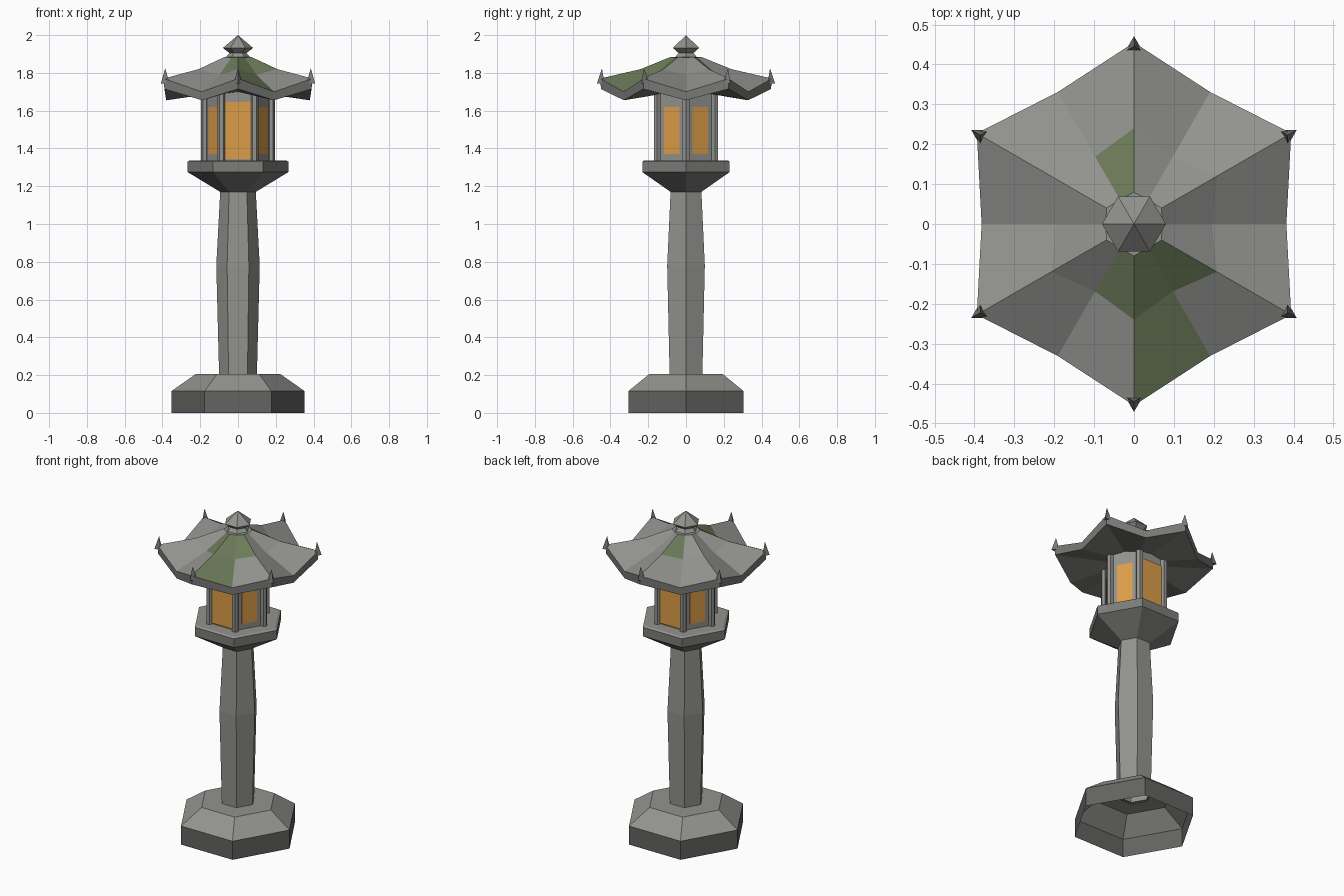
import bpy, bmesh, math

if "Cube" in bpy.data.objects:
    bpy.data.objects.remove(bpy.data.objects["Cube"])


def material(name, rgb):
    m = bpy.data.materials.new(name)
    m.diffuse_color = (*rgb, 1)
    m.use_nodes = True
    m.node_tree.nodes["Principled BSDF"].inputs["Base Color"].default_value = m.diffuse_color
    return m


STONE = material("pale stone", (0.29, 0.29, 0.275))
MID = material("weathered stone", (0.20, 0.20, 0.19))
DARK = material("dark damp stone", (0.125, 0.125, 0.12))
MOSS = material("moss", (0.15, 0.20, 0.10))
GLOW = material("amber pane", (0.72, 0.34, 0.065))


def finish(name, bm, mats):
    bmesh.ops.recalc_face_normals(bm, faces=bm.faces)
    me = bpy.data.meshes.new(name)
    bm.to_mesh(me)
    bm.free()
    for m in mats:
        me.materials.append(m)
    ob = bpy.data.objects.new(name, me)
    bpy.context.collection.objects.link(ob)
    return ob


def polar(r, deg, z):
    a = math.radians(deg)
    return (r * math.cos(a), r * math.sin(a), z)


def stack(name, profile, mats, band_mats=None, sides=6, start=0, centre=(0, 0),
          cap_low=False, cap_high=False):
    """Faceted column from (radius, z) pairs; band_mats picks a material per band."""
    bm = bmesh.new()
    step = 360 / sides
    rings = []
    for r, z in profile:
        ring = []
        for i in range(1 if r == 0 else sides):
            x, y, _ = polar(r, start + i * step, z)
            ring.append(bm.verts.new((x + centre[0], y + centre[1], z)))
        rings.append(ring)
    for b, (lo, hi) in enumerate(zip(rings, rings[1:])):
        for i in range(sides):
            j = (i + 1) % sides
            f = bm.faces.new([lo[i], lo[j], hi[0]] if len(hi) == 1
                             else [lo[i], lo[j], hi[j], hi[i]])
            f.material_index = band_mats[b] if band_mats else 0
    if cap_low:
        bm.faces.new(rings[0])
    if cap_high:
        bm.faces.new(rings[-1])
    return finish(name, bm, mats)


# Plinth, hollow underneath
stack("plinth", [(0.353, 0), (0.353, 0.115), (0.225, 0.205), (0.09, 0.205)],
      [STONE, DARK], [1, 0, 0])

# Shaft with a slight swelling
stack("shaft", [(0.10, 0.20), (0.115, 0.78), (0.094, 1.175)], [STONE])

# Flared platform
stack("platform", [(0.094, 1.17), (0.267, 1.275), (0.267, 1.33), (0.255, 1.337)],
      [STONE, MID], [1, 1, 0], cap_high=True)

# Light chamber with slim posts on its corners
CORE = 0.173
stack("light_chamber", [(CORE, 1.335), (CORE, 1.70)], [STONE])
for k in range(6):
    x, y, _ = polar(0.176, 60 * k, 0)
    stack(f"chamber_post_{k + 1}", [(0.02, 1.335), (0.02, 1.69)], [STONE],
          centre=(x, y))


# Amber panes: broad at front and back, narrower on the four sides
def pane(name, deg, half, z0, z1, depth):
    bm = bmesh.new()
    bmesh.ops.create_cube(bm, size=1)
    a = math.radians(deg)
    r = CORE * math.cos(math.pi / 6) + depth / 2 - 0.001
    for v in bm.verts:
        u, t = r + v.co.x * depth, v.co.y * 2 * half
        v.co = (u * math.cos(a) - t * math.sin(a),
                u * math.sin(a) + t * math.cos(a),
                z0 + (v.co.z + 0.5) * (z1 - z0))
    finish(name, bm, [GLOW])


for k in range(6):
    deg = 30 + 60 * k
    if deg in (90, 270):
        pane(f"main_pane_{k + 1}", deg, 0.07, 1.345, 1.645, 0.008)
    else:
        pane(f"side_pane_{k + 1}", deg, 0.047, 1.37, 1.62, 0.003)

# Roof: rings alternate between raised corners and sagging edge middles
# each ring: (corner radius, corner z, middle radius, middle z)
ROOF = [(0.16, 1.70, 0.14, 1.69), (0.45, 1.715, 0.38, 1.655),
        (0.455, 1.77, 0.382, 1.70), (0.24, 1.82, 0.195, 1.79),
        (0.08, 1.885, 0.07, 1.88)]
# mossy patches: (band, starting angle of the facet)
MOSSY = {(3, 240), (3, 270), (2, 270), (3, 300), (3, 90)}
bm = bmesh.new()
rings = []
for cr, cz, mr, mz in ROOF:
    rings.append([bm.verts.new(polar(*((mr, 30 * i, mz) if i % 2 == 0
                                       else (cr, 30 * i, cz))))
                  for i in range(12)])
# index 0 is an edge middle at angle 0, index 1 a corner at angle 30
for b, (lo, hi) in enumerate(zip(rings, rings[1:])):
    for i in range(12):
        j = (i + 1) % 12
        f = bm.faces.new([lo[i], lo[j], hi[j], hi[i]])
        f.material_index = 2 if (b, 30 * i) in MOSSY else (1 if b < 2 else 0)
bm.faces.new(rings[-1])
bm.faces.new(rings[0]).material_index = 1
finish("roof", bm, [STONE, MID, MOSS])

# Little pointed ornaments on the roof corners
for k in range(6):
    deg = 30 + 60 * k
    x, y, _ = polar(0.445, deg, 0)
    stack(f"corner_tip_{k + 1}", [(0.026, 1.745), (0, 1.825)], [MID], sides=3,
          start=deg, centre=(x, y), cap_low=True)

# Finial
stack("finial", [(0.065, 1.87), (0.065, 1.885), (0.045, 1.905), (0.08, 1.932), (0, 2.0)],
      [STONE], cap_low=True)
